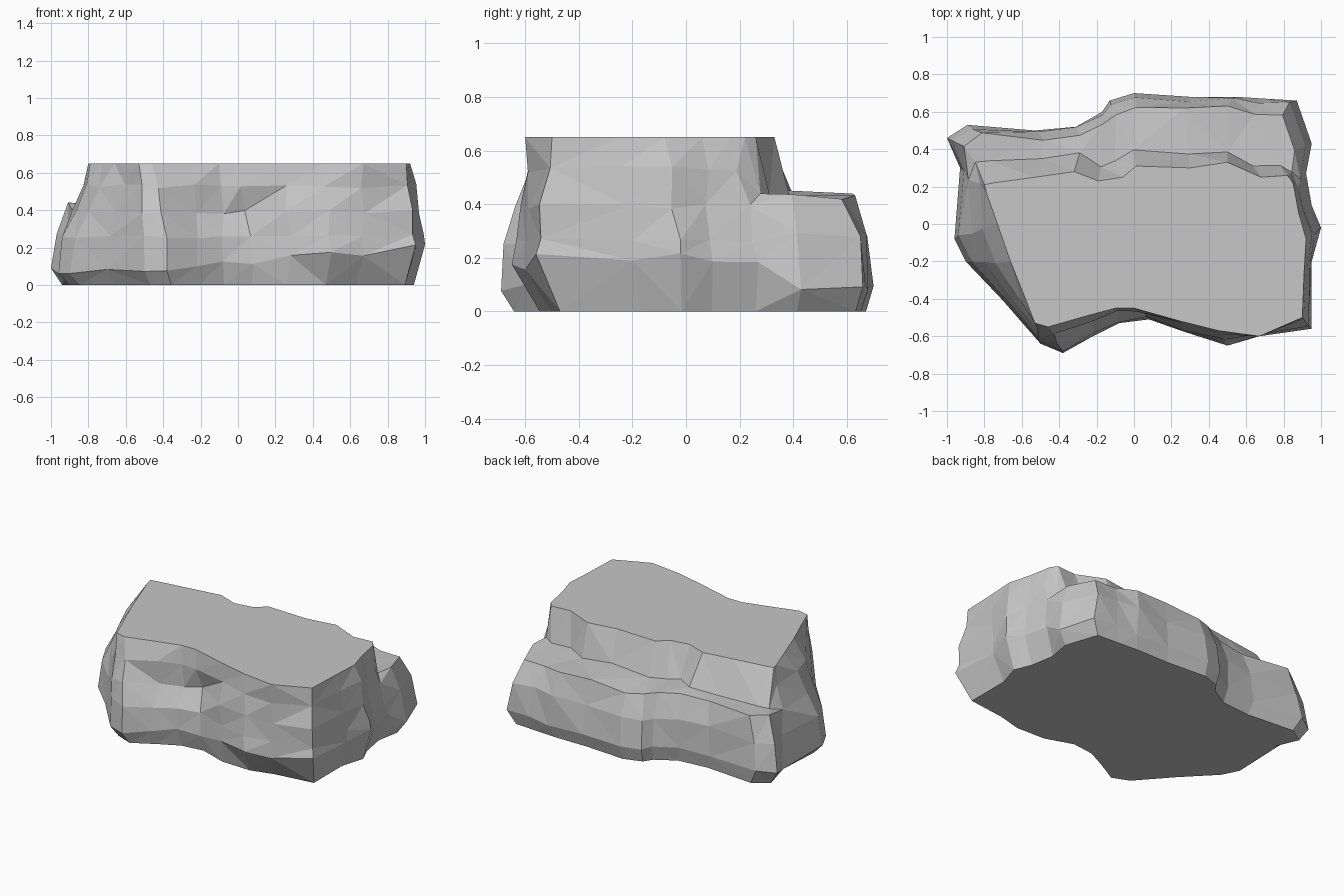
import bpy
import bmesh
import random
from mathutils import Vector

default_cube = bpy.data.objects.get("Cube")
if default_cube:
    bpy.data.objects.remove(default_cube, do_unlink=True)

random.seed(4)

# Stone colour
stone = bpy.data.materials.new("grey stone")
stone.use_nodes = True
colour = (0.57, 0.57, 0.57, 1)
stone.diffuse_color = colour
stone.node_tree.nodes["Principled BSDF"].inputs["Base Color"].default_value = colour

# Columns around the rock: widest point (x, y), then top edge point (x, y).
# The back columns carry the ledge, the others rise straight to the top.
back_columns = [
    (-1, .46, -.8, .21), (-.89, .53, -.75, .22), (-.53, .5, -.53, .25),
    (-.31, .52, -.32, .28), (-.17, .6, -.19, .23), (-.13, .66, -.06, .25),
    (0, .7, .01, .31), (.3, .68, .3, .3), (.55, .68, .5, .33),
    (.7, .67, .68, .25), (.87, .66, .82, .26), (.95, .43, .85, .22),
]
side_columns = [
    (.92, .27, .86, .17), (.95, .1, .88, .06), (1, -.02, .92, -.08),
    (.95, -.2, .91, -.25), (.95, -.56, .9, -.5), (.67, -.6, .67, -.6),
    (.5, -.65, .45, -.57), (.28, -.58, .25, -.52), (.08, -.51, 0, -.45),
    (-.08, -.53, -.1, -.45), (-.22, -.6, -.25, -.49), (-.38, -.69, -.46, -.55),
    (-.5, -.64, -.53, -.53), (-.7, -.41, -.58, -.4), (-.9, -.2, -.66, -.2),
    (-.96, -.08, -.73, 0), (-.93, .3, -.79, .17),
]

# Each level: height and how far it has moved from widest point to top edge
back_levels = [(0, 0), (.1, 0), (.28, .05), (.43, .17), (.44, .4), (.65, 1)]
side_levels = [(0, 0), (.12, 0), (.26, .12), (.39, .4), (.53, .7), (.65, 1)]


def rough(amount):
    """Small random offset that breaks up the faces."""
    return Vector([random.uniform(-amount, amount) for axis in "xyz"])


def build_column(bm, column, levels, has_ledge):
    """Stack the vertices of one column from the ground to the top."""
    wide = Vector((column[0], column[1], 0))
    top = Vector((column[2], column[3], 0))
    verts = []
    for index, (height, blend) in enumerate(levels):
        point = wide.lerp(top, blend)
        point.z = height
        if index == 0:
            # Undercut foot, deepest below the front right corner
            front = .84 if point.x > .4 else .93
            point.y *= front if point.y < 0 else .96
            point.x *= .94
        elif index == 1:
            # The widest line climbs towards one end
            if not has_ledge:
                point.z = max(.05, height + point.x * .08)
            point.z += random.uniform(-.02, .02)
        elif index < len(levels) - 1:
            if has_ledge:
                # Both ends of the ledge lean inwards
                point.x *= .97 if index == 2 else .93
            if has_ledge and index == 4:
                # Inner edge of the ledge, close to the upper wall
                point.y = top.y + .08 - .04 * point.x
            point += rough(.012)
            # Hollow in the middle of the front
            if -.4 < point.x < .05 and point.y < -.3 and index == 3:
                point.y += .05
        verts.append(bm.verts.new(point))
    return verts


# Rock body with a raised flat top and a lower ledge at the back
bm = bmesh.new()
columns = [build_column(bm, c, back_levels, True) for c in back_columns]
columns += [build_column(bm, c, side_levels, False) for c in side_columns]
for left, right in zip(columns, columns[1:] + columns[:1]):
    for k in range(len(left) - 1):
        bm.faces.new((left[k], right[k], right[k + 1], left[k + 1]))
walls = list(bm.faces)

# Flat underside and flat top
bm.faces.new([column[0] for column in columns])
bm.faces.new([column[-1] for column in reversed(columns)])

# Faceted walls
bmesh.ops.triangulate(bm, faces=walls, quad_method='SHORT_EDGE')
bmesh.ops.recalc_face_normals(bm, faces=bm.faces)

mesh = bpy.data.meshes.new("rock_body")
bm.to_mesh(mesh)
bm.free()
mesh.materials.append(stone)
rock = bpy.data.objects.new("rock_body", mesh)
bpy.context.collection.objects.link(rock)
